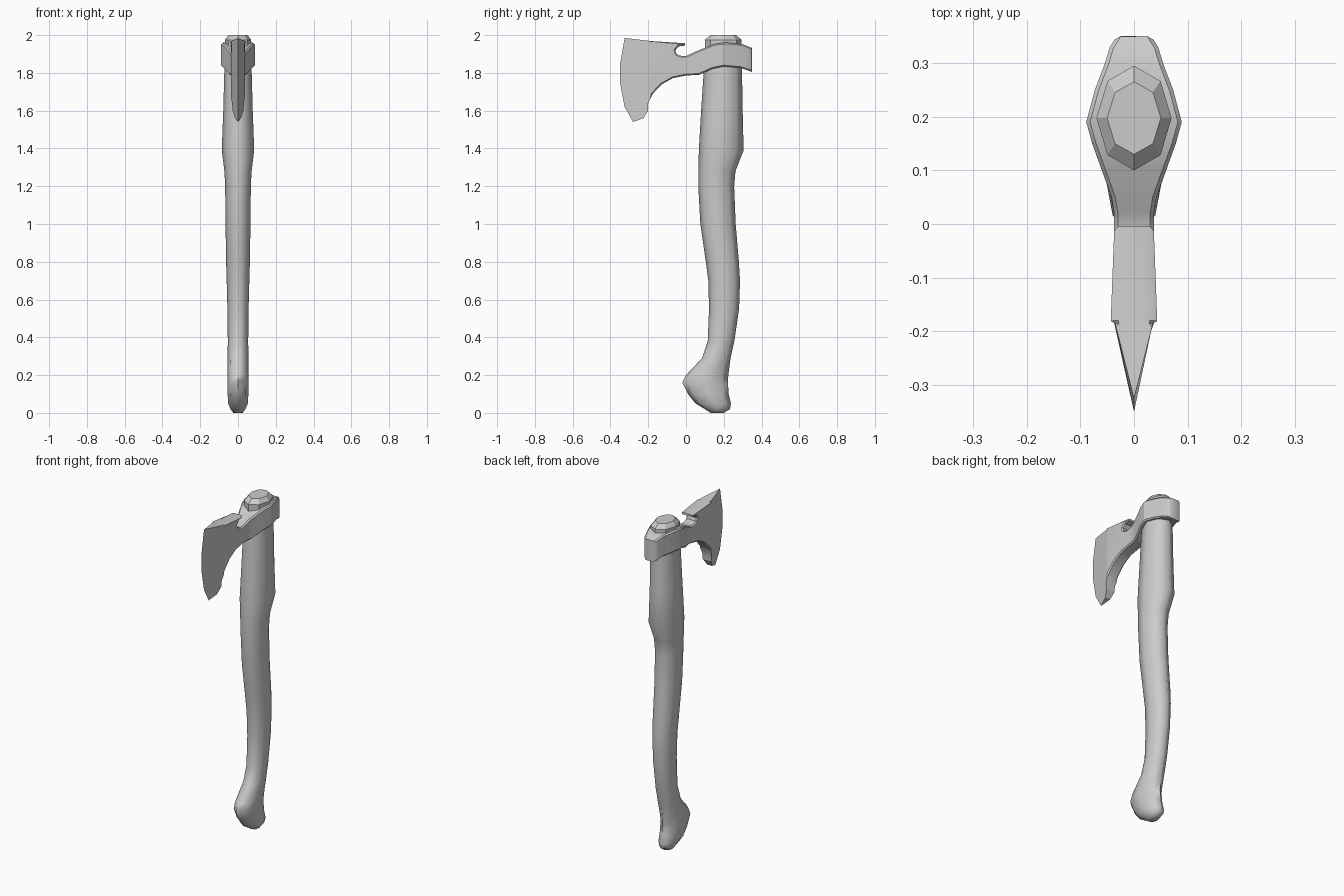
import bpy, bmesh, math
from mathutils import Vector

cube = bpy.data.objects.get("Cube")
if cube:
    bpy.data.objects.remove(cube, do_unlink=True)

GREY = (0.6, 0.6, 0.6, 1)
mat = bpy.data.materials.new("plain grey")
mat.use_nodes = True
mat.diffuse_color = GREY
mat.node_tree.nodes["Principled BSDF"].inputs["Base Color"].default_value = GREY


def finish(bm, name, angle):
    """Turn a bmesh into a shaded object; angle None keeps it flat."""
    bmesh.ops.recalc_face_normals(bm, faces=bm.faces)
    mesh = bpy.data.meshes.new(name)
    bm.to_mesh(mesh)
    bm.free()
    mesh.materials.append(mat)
    obj = bpy.data.objects.new(name, mesh)
    bpy.context.collection.objects.link(obj)
    bpy.ops.object.select_all(action='DESELECT')
    obj.select_set(True)
    bpy.context.view_layer.objects.active = obj
    if angle:
        bpy.ops.object.shade_smooth_by_angle(angle=math.radians(angle))
    return obj


def loft(name, rings, angle, sides=8):
    """Skin oval rings given as (z, front y, back y, half width)."""
    bm = bmesh.new()
    loops = []
    for z, front, back, half in rings:
        loop = []
        for i in range(sides):
            a = math.tau * i / sides
            y = (front + back) / 2 + (back - front) / 2 * math.sin(a)
            loop.append(bm.verts.new((half * math.cos(a), y, z)))
        loops.append(loop)
    for low, high in zip(loops, loops[1:]):
        for i in range(sides):
            j = (i + 1) % sides
            bm.faces.new((low[i], low[j], high[j], high[i]))
    bm.faces.new(loops[0])
    bm.faces.new(loops[-1])
    return finish(bm, name, angle)


def lerp_table(table, t):
    """Piecewise linear lookup in (key, value) pairs sorted by key."""
    if t <= table[0][0]:
        return table[0][1]
    for (a, u), (b, v) in zip(table, table[1:]):
        if t <= b:
            return u + (v - u) * (t - a) / (b - a)
    return table[-1][1]


# Curved wooden handle with a flared heel and a rear shoulder
loft("handle", [
    (0, .13, .20, .025), (.02, .10, .233, .04), (.05, .05, .238, .052),
    (.1, .01, .226, .055), (.16, -.02, .222, .056), (.2, 0, .224, .056),
    (.29, .085, .236, .055), (.38, .115, .256, .054), (.55, .122, .281, .056),
    (.7, .118, .286, .06), (.8, .105, .28, .063), (1, .076, .263, .066),
    (1.2, .065, .255, .068), (1.28, .065, .262, .072), (1.39, .068, .305, .086),
    (1.6, .08, .30, .078), (1.9, .10, .295, .07)], 75)

# Chamfered handle end standing out of the eye
loft("handle_end", [(1.88, .10, .295, .07), (1.975, .10, .295, .07),
                    (2, .13, .265, .05)], None)

# Axe head: side outline cut into strips, then spread to its thickness
cutting_edge = [(1.54, -.28), (1.62, -.325), (1.74, -.348), (1.84, -.35), (1.985, -.325)]
outline = [(y, z) for z, y in cutting_edge] + [
    # poll, notch and top of the eye
    (-.18, 1.968), (-.005, 1.957), (-.005, 1.945), (-.04, 1.94), (-.056, 1.92),
    (-.05, 1.9), (-.025, 1.89), (.0, 1.89), (.06, 1.917), (.15, 1.953),
    (.21, 1.961), (.3, 1.952), (.35, 1.932),
    # underside and beard
    (.35, 1.805), (.29, 1.826), (.2, 1.834), (.14, 1.822), (.07, 1.79),
    (0, 1.786), (-.07, 1.772), (-.13, 1.738), (-.175, 1.69), (-.2, 1.64),
    (-.2, 1.6), (-.225, 1.56)]
thickness = [(.02, .037), (.05, .042), (.1, .06), (.15, .078), (.19, .089),
             (.25, .073), (.3, .054), (.33, .045), (.35, .032)]

bm = bmesh.new()
bm.faces.new([bm.verts.new((0, y, z)) for y, z in outline])
for station in [-.185] + [y for y, w in thickness[:-1]]:
    bmesh.ops.bisect_plane(bm, geom=bm.verts[:] + bm.edges[:] + bm.faces[:],
                           plane_co=(0, station, 0), plane_no=(0, 1, 0), dist=1e-5)
left = bm.verts[:]
grown = bmesh.ops.extrude_face_region(bm, geom=bm.faces[:], use_keep_orig=True)
right = [v for v in grown["geom"] if isinstance(v, bmesh.types.BMVert)]
for side, verts in ((1, left), (-1, right)):
    for v in verts:
        to_edge = v.co.y - lerp_table(cutting_edge, v.co.z)
        v.co.x = side * lerp_table(thickness, v.co.y) * min(1, max(0, to_edge / .15))
bmesh.ops.remove_doubles(bm, verts=bm.verts, dist=1e-4)
bmesh.ops.recalc_face_normals(bm, faces=bm.faces)

# Chamfer the rims behind the ground blade
rims = [e for e in bm.edges if len(e.link_faces) == 2
        and e.calc_face_angle(0) > math.radians(50)
        and min(v.co.y for v in e.verts) > -.19
        and e.verts[0].co.x * e.verts[1].co.x > 0]
bmesh.ops.bevel(bm, geom=rims, offset=.007, segments=1, profile=.5,
                affect='EDGES', clamp_overlap=False)
finish(bm, "axe_head", 30)
